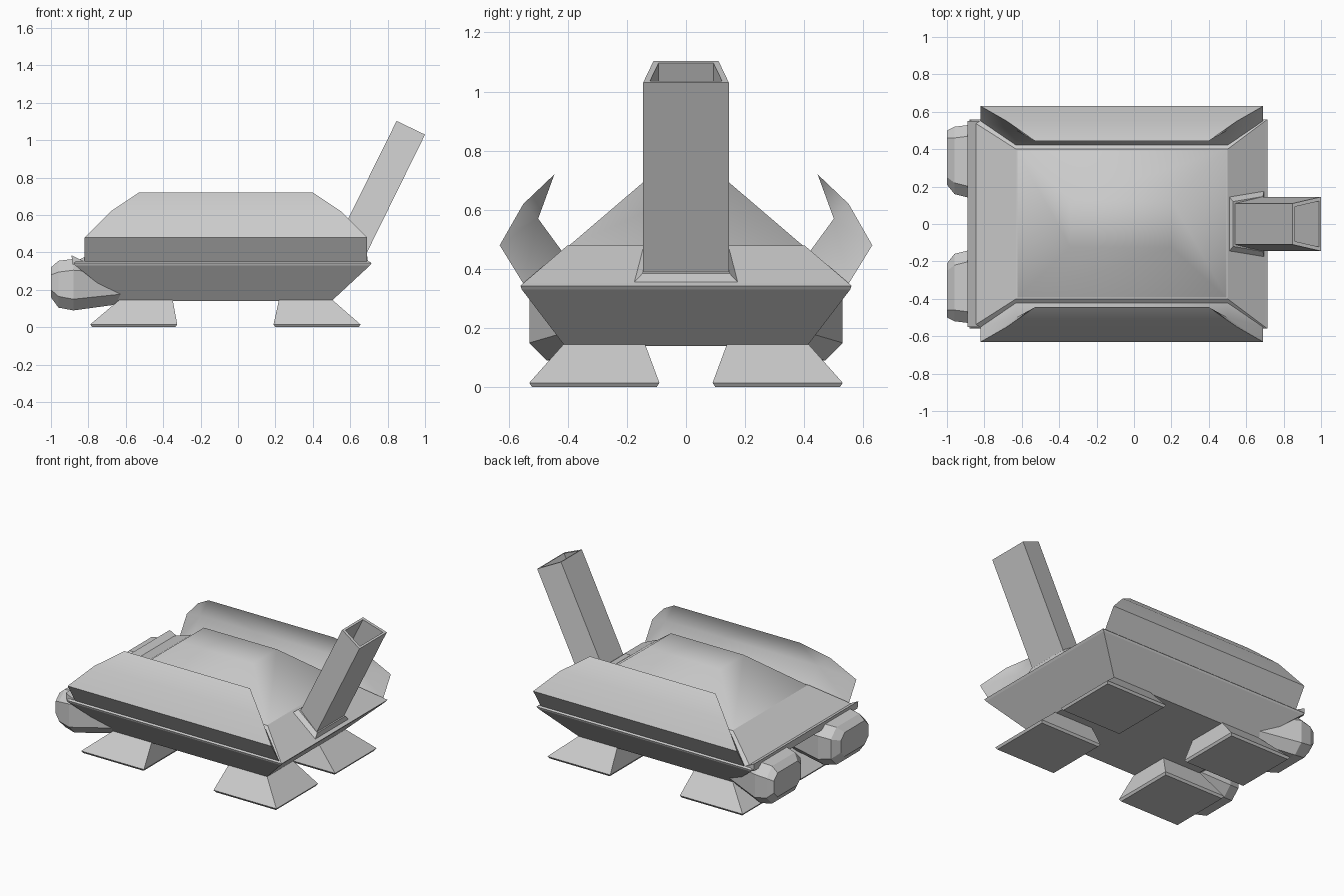
import bpy, bmesh

if "Cube" in bpy.data.objects:
    bpy.data.objects.remove(bpy.data.objects["Cube"])


def loft(name, rings, cap_start=True, cap_end=True, smooth=None, closed=False):
    """Skin a list of equal-length point rings."""
    bm = bmesh.new()
    vr = [[bm.verts.new(p) for p in r] for r in rings]
    n = len(rings[0])
    pairs = list(zip(vr, vr[1:])) + ([(vr[-1], vr[0])] if closed else [])
    for a, b in pairs:
        for i in range(n):
            j = (i + 1) % n
            bm.faces.new((a[i], a[j], b[j], b[i]))
    if cap_start and not closed:
        bm.faces.new(vr[0])
    if cap_end and not closed:
        bm.faces.new(vr[-1])
    return finish(name, bm, smooth)


def finish(name, bm, smooth=None):
    bmesh.ops.recalc_face_normals(bm, faces=bm.faces)
    me = bpy.data.meshes.new(name)
    bm.to_mesh(me)
    bm.free()
    ob = bpy.data.objects.new(name, me)
    bpy.context.collection.objects.link(ob)
    if smooth is not None:
        bpy.ops.object.select_all(action='DESELECT')
        ob.select_set(True)
        bpy.context.view_layer.objects.active = ob
        bpy.ops.object.shade_smooth_by_angle(angle=smooth)
    return ob


def rect(x0, x1, y0, y1, z):
    return [(x0, y0, z), (x1, y0, z), (x1, y1, z), (x0, y1, z)]


# Hull: inverted lower tray, thin rim, sloped upper deck
loft("hull", [rect(-.63, .50, -.41, .41, .14),
              rect(-.87, .705, -.555, .555, .33),
              rect(-.88, .715, -.56, .56, .343),
              rect(-.865, .70, -.55, .55, .352),
              rect(-.63, .50, -.40, .40, .48)])

# Softly shaded raised deck
loft("top_deck", [rect(-.63, .50, -.40, .40, .475),
                  rect(-.34, .20, -.125, .125, .71)], smooth=1.2)

# Curved side shells: (y, z, x start, x end), outer edge up and inner edge down
SHELL = [(.55, .35, -.82, .69), (.63, .48, -.82, .69), (.55, .62, -.68, .55),
         (.445, .72, -.53, .40), (.50, .57, -.63, .50), (.405, .44, -.63, .50)]
for side, s in (("left", 1), ("right", -1)):
    bm = bmesh.new()
    ends = [[bm.verts.new((p[k], s * p[0], p[1])) for p in SHELL] for k in (2, 3)]
    for i in range(6):
        j = (i + 1) % 6
        bm.faces.new((ends[0][i], ends[0][j], ends[1][j], ends[1][i]))
    for e in ends:
        for f in ((0, 1, 4, 5), (1, 2, 4), (2, 3, 4)):
            bm.faces.new([e[i] for i in f])
    finish(side + "_shell", bm, smooth=1.05)

# Splayed feet with thin sole
for end, (b0, b1, t0, t1) in (("front", (-.79, -.325, -.63, -.35)),
                              ("rear", (.19, .655, .22, .50))):
    for side, s in (("left", 1), ("right", -1)):
        loft(f"{end}_{side}_foot",
             [rect(b0 + .01, b1 - .01, s * .10, s * .52, 0),
              rect(b0, b1, s * .09, s * .53, .015),
              rect(t0, t1, s * .14, s * .41, .15)])


# Chamfered pods at the -x end
def pod_ring(x, y0, y1, z0, z1, c, s):
    pts = [(y0 + c, z0), (y1 - c, z0), (y1, z0 + c), (y1, z1 - c),
           (y1 - c, z1), (y0 + c, z1), (y0, z1 - c), (y0, z0 + c)]
    return [(x, s * y, z) for y, z in pts]


for side, s in (("left", 1), ("right", -1)):
    loft(side + "_pod", [pod_ring(-1.0, .21, .50, .16, .32, .04, s),
                         pod_ring(-.96, .16, .52, .105, .355, .06, s),
                         pod_ring(-.88, .14, .53, .09, .365, .06, s),
                         pod_ring(-.55, .18, .41, .135, .33, .05, s)])

# Raised lip along the hull edge above the pods
loft("edge_lip", [[(-.89, y, .385), (-.885, y, .335), (-.80, y, .345), (-.82, y, .35)]
                  for y in (-.55, .55)])


# Leaning hollow tube with tapered section
def tube_ring(xo, zo, xi, zi, k=1, wo=.145, wi=.11):
    cx, cz = (xo + xi) / 2, (zo + zi) / 2
    m = lambda a, c: c + (a - c) * k
    return [(m(xo, cx), -wo * k, m(zo, cz)), (m(xo, cx), wo * k, m(zo, cz)),
            (m(xi, cx), wi * k, m(zi, cz)), (m(xi, cx), -wi * k, m(zi, cz))]


TOP, BOTTOM = (1.0, 1.03, .848, 1.103), (.665, .35, .52, .44)
loft("tube", [tube_ring(*BOTTOM), tube_ring(*TOP),
              tube_ring(*TOP, k=.84), tube_ring(*BOTTOM, k=.84)], closed=True)

# Flared collar where the tube meets the hull
loft("tube_collar", [tube_ring(.695, .35, .505, .47, wo=.18, wi=.15),
                     tube_ring(.69, .385, .53, .49, wo=.147, wi=.12)])
